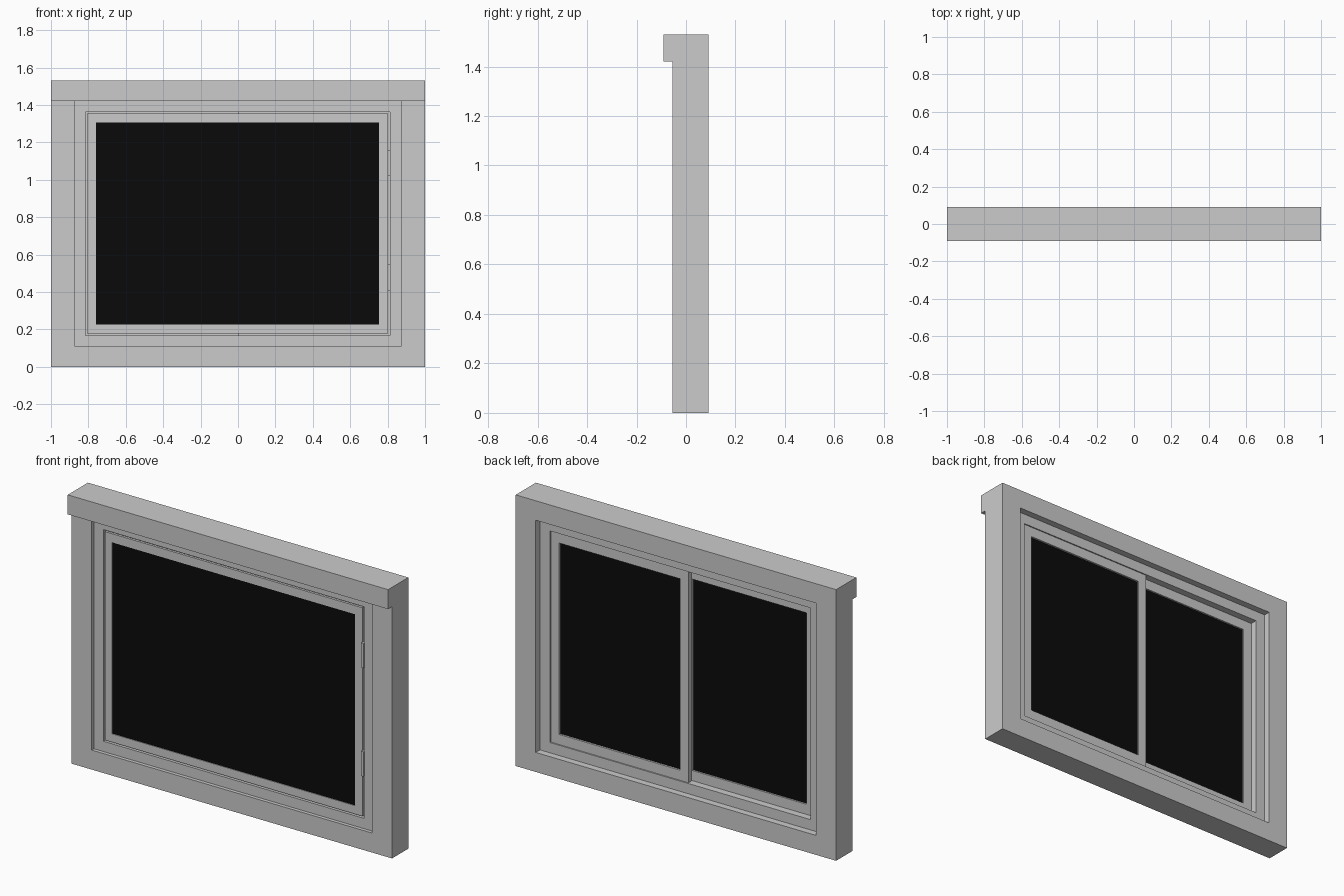
import bpy, bmesh

if "Cube" in bpy.data.objects:
    bpy.data.objects.remove(bpy.data.objects["Cube"])

black = bpy.data.materials.new("dark_glass")
black.diffuse_color = (0.003, 0.003, 0.003, 1)
black.use_nodes = True
black.node_tree.nodes["Principled BSDF"].inputs["Base Color"].default_value = black.diffuse_color


def finish(name, bm, mat=None):
    bmesh.ops.recalc_face_normals(bm, faces=bm.faces)
    me = bpy.data.meshes.new(name)
    bm.to_mesh(me)
    bm.free()
    ob = bpy.data.objects.new(name, me)
    bpy.context.collection.objects.link(ob)
    if mat:
        me.materials.append(mat)
    return ob


def box(name, x0, x1, y0, y1, z0, z1, mat=None):
    bm = bmesh.new()
    bmesh.ops.create_cube(bm, size=1)
    for v in bm.verts:
        v.co = (x1 if v.co.x > 0 else x0, y1 if v.co.y > 0 else y0, z1 if v.co.z > 0 else z0)
    return finish(name, bm, mat)


def ring(name, outer, inner, y0, y1):
    """Rectangular frame; outer and inner are (x0, x1, z0, z1)."""
    bm = bmesh.new()

    def loop(r, y):
        a, b, c, d = r
        return [bm.verts.new((x, y, z)) for x, z in ((a, c), (b, c), (b, d), (a, d))]
    loops = [loop(outer, y0), loop(outer, y1), loop(inner, y1), loop(inner, y0)]
    for k in range(4):
        p, q = loops[k], loops[(k + 1) % 4]
        for i in range(4):
            j = (i + 1) % 4
            bm.faces.new((p[i], p[j], q[j], q[i]))
    return finish(name, bm)


def sash(name, outer, inner, y0, y1, g0, g1):
    """Framed pane: a ring with a dark panel set into it."""
    ring(name + "_frame", outer, inner, y0, y1)
    box(name + "_pane", inner[0], inner[1], g0, g1, inner[2], inner[3], black)


# Outer casing and projecting head
ring("outer_casing", (-1, 1, 0, 1.53), (-0.875, 0.875, 0.11, 1.42), -0.055, 0.09)
box("head_overhang", -1, 1, -0.09, -0.055, 1.42, 1.53)

# Recessed inner frame
ring("inner_frame", (-0.875, 0.875, 0.11, 1.42), (-0.815, 0.812, 0.168, 1.362), -0.035, 0.052)

# Hinged front screen
sash("front_screen", (-0.806, 0.802, 0.178, 1.354), (-0.76, 0.755, 0.225, 1.305),
     -0.036, -0.022, -0.032, -0.028)

# Two sliding sashes at the back, one behind the other
sash("near_sash", (-0.047, 0.812, 0.168, 1.362), (0.005, 0.76, 0.225, 1.305),
     0.018, 0.045, 0.028, 0.034)
sash("far_sash", (-0.815, 0.005, 0.168, 1.362), (-0.76, -0.047, 0.225, 1.305),
     -0.015, 0.012, -0.004, 0.002)

# Hinges
for i, z in enumerate((0.478, 1.09)):
    box(f"hinge_{i + 1}", 0.798, 0.815, -0.045, -0.025, z - 0.07, z + 0.07)
